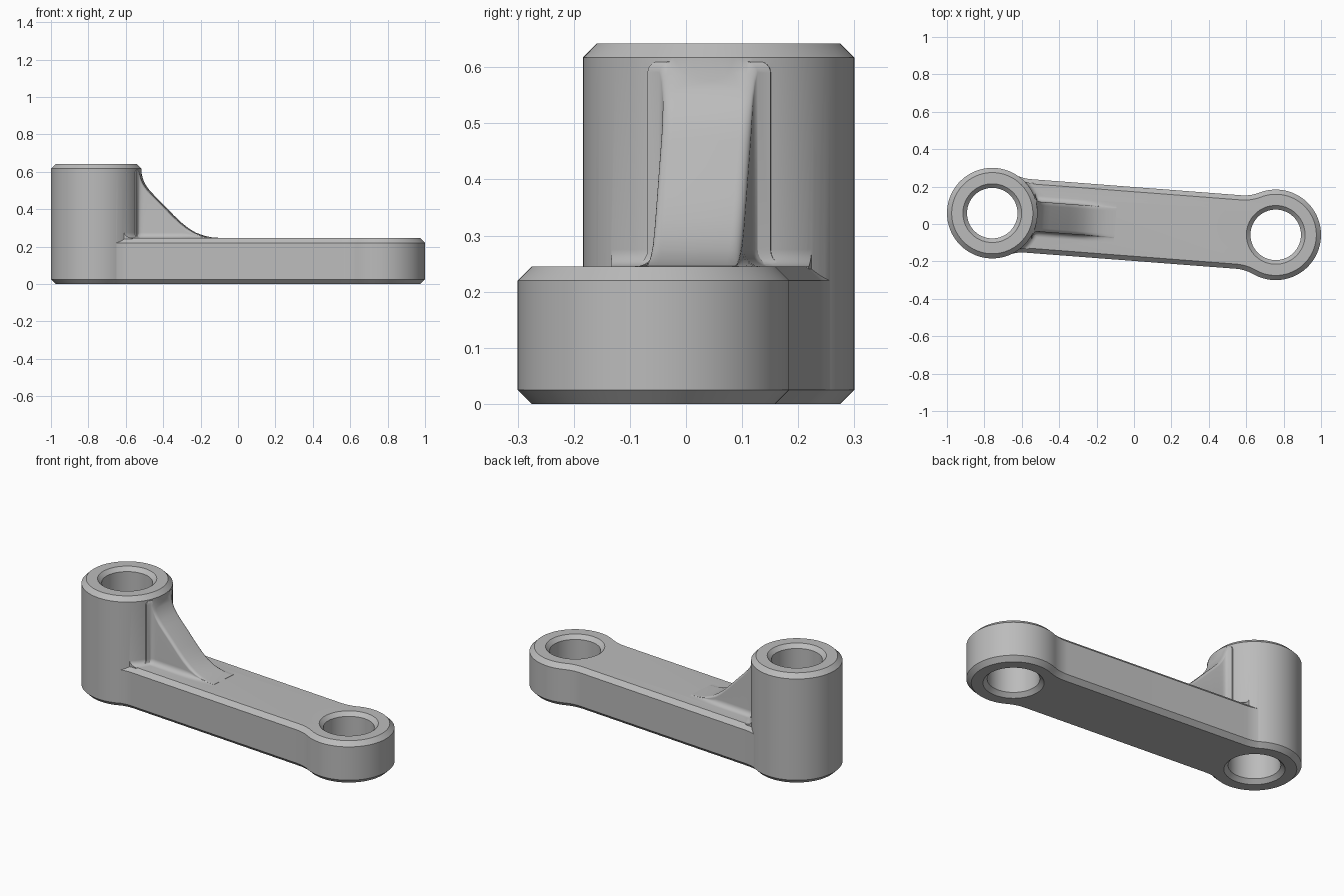
import bpy, bmesh, math
from mathutils import Matrix

if "Cube" in bpy.data.objects:
    bpy.data.objects.remove(bpy.data.objects["Cube"])

HALF = 0.76                       # half distance between the two bores
R, ARM_W, FILLET = 0.242, 0.197, 0.22
ARM_H, BOSS_H, CHAMFER = 0.245, 0.642, 0.025
BORE, BORE_CH = 0.135, 0.022
TILT = Matrix.Rotation(math.atan2(-0.058, 0.758), 4, 'Z')

steel = bpy.data.materials.new("grey steel")
steel.use_nodes = True
steel.diffuse_color = (0.5, 0.5, 0.5, 1)
steel.node_tree.nodes["Principled BSDF"].inputs["Base Color"].default_value = (0.5, 0.5, 0.5, 1)


def loft(name, rings):
    """Skin a stack of equal-length point rings and cap both ends."""
    bm = bmesh.new()
    rows = [[bm.verts.new(TILT @ Matrix.Translation(p).to_translation()) for p in ring] for ring in rings]
    n = len(rows[0])
    for a, b in zip(rows, rows[1:]):
        for i in range(n):
            j = (i + 1) % n
            bm.faces.new((a[i], a[j], b[j], b[i]))
    bm.faces.new(rows[0])
    bm.faces.new(rows[-1])
    bmesh.ops.recalc_face_normals(bm, faces=bm.faces)
    mesh = bpy.data.meshes.new(name)
    bm.to_mesh(mesh)
    bm.free()
    mesh.materials.append(steel)
    ob = bpy.data.objects.new(name, mesh)
    bpy.context.collection.objects.link(ob)
    return ob


def lathe(name, cx, profile, n=96):
    turns = [2 * math.pi * i / n for i in range(n)]
    return loft(name, [[(cx + r * math.cos(t), r * math.sin(t), z) for t in turns] for r, z in profile])


def combine(target, tool, operation):
    mod = target.modifiers.new("join", 'BOOLEAN')
    mod.operation, mod.object, mod.solver = operation, tool, 'EXACT'
    bpy.context.view_layer.objects.active = target
    bpy.ops.object.modifier_apply(modifier=mod.name)
    bpy.data.objects.remove(tool)


def half_end(radius, inset):
    """Round end plus its blend into the straight side, upper half."""
    r, w, f = radius - inset, ARM_W - inset, FILLET + inset
    d = math.sqrt((r + f) ** 2 - (w + f) ** 2)
    phi = math.atan2(w + f, -d)
    pts = [(r * math.cos(phi * i / 32), r * math.sin(phi * i / 32)) for i in range(33)]
    for i in range(1, 11):
        t = phi + math.pi + (math.pi / 2 - phi) * i / 10
        pts.append((-d + f * math.cos(t), w + f + f * math.sin(t)))
    return pts


def outline(inset, z):
    upper = [(HALF + u, v) for u, v in half_end(R, inset)]
    upper += [(-HALF - u, v) for u, v in reversed(half_end(R - 0.003, inset))]
    lower = [(u, -v) for u, v in reversed(upper[1:-1])]
    return [(u, v, z) for u, v in upper + lower]


# Flat arm with chamfered rims
body = loft("lever_arm", [outline(CHAMFER, 0), outline(0, CHAMFER),
                          outline(0, ARM_H - CHAMFER), outline(CHAMFER, ARM_H)])

# Tall boss
boss = lathe("tall_boss", -HALF, [(R - CHAMFER, 0), (R, CHAMFER),
                                  (R, BOSS_H - CHAMFER), (R - CHAMFER, BOSS_H)])

# Blend between boss and arm top, trimmed to the arm width
S = 0.03
arc = [math.pi / 2 * i / 6 for i in range(7)]
cove = [(R + S - S * math.sin(t), ARM_H + S - S * math.cos(t)) for t in arc]
blend = lathe("boss_blend", -HALF, [(R + S, 0.2)] + cove + [(R - 0.004, ARM_H + S + 0.005)])
combine(blend, loft("blend_trim", [outline(0.02, 0.15), outline(0.02, 0.35)]), 'INTERSECT')

# Curved rib, flared at its foot and where it meets the boss
rib_top = [(0.19, 0.61), (0.232, 0.61), (0.238, 0.59), (0.246, 0.56), (0.26, 0.53),
           (0.28, 0.502), (0.31, 0.47), (0.36, 0.42), (0.41, 0.368), (0.45, 0.33), (0.49, 0.298),
           (0.53, 0.274), (0.57, 0.259), (0.61, 0.25), (0.66, 0.246)]
stations = [(0.19, 0.61), (0.212, 0.61), (0.222, 0.61)] + rib_top[1:]


def rib_section(u, h):
    k = min(1, (h - ARM_H) / 0.06)
    gap = max(0, min(1, (u - 0.222) / S))
    flare = S * (1 - math.sqrt(1 - (1 - gap) ** 2))
    half = [(0.11, 0.2)]
    half += [(0.11 - S * math.sin(t), ARM_H + k * S * (1 - math.cos(t))) for t in arc]
    half += [(0.06 + 0.02 * math.cos(t), h - k * 0.02 * (1 - math.sin(t))) for t in arc]
    half = [(v + flare, z) for v, z in half]
    return [(u - HALF, v, z) for v, z in half] + [(u - HALF, -v, z) for v, z in reversed(half)]


rib = loft("rib", [rib_section(u, h) for u, h in stations])

for part in (boss, blend, rib):
    combine(body, part, 'UNION')

# Chamfered bores through both ends
for cx, top in ((-HALF, BOSS_H), (HALF, ARM_H)):
    wide, over = BORE + BORE_CH + 0.01, 0.01
    combine(body, lathe("bore", cx, [(wide, -over), (BORE, BORE_CH),
                                     (BORE, top - BORE_CH), (wide, top + over)]), 'DIFFERENCE')

bpy.ops.object.select_all(action='DESELECT')
body.select_set(True)
bpy.context.view_layer.objects.active = body
bpy.ops.object.shade_smooth_by_angle(angle=math.radians(30))
